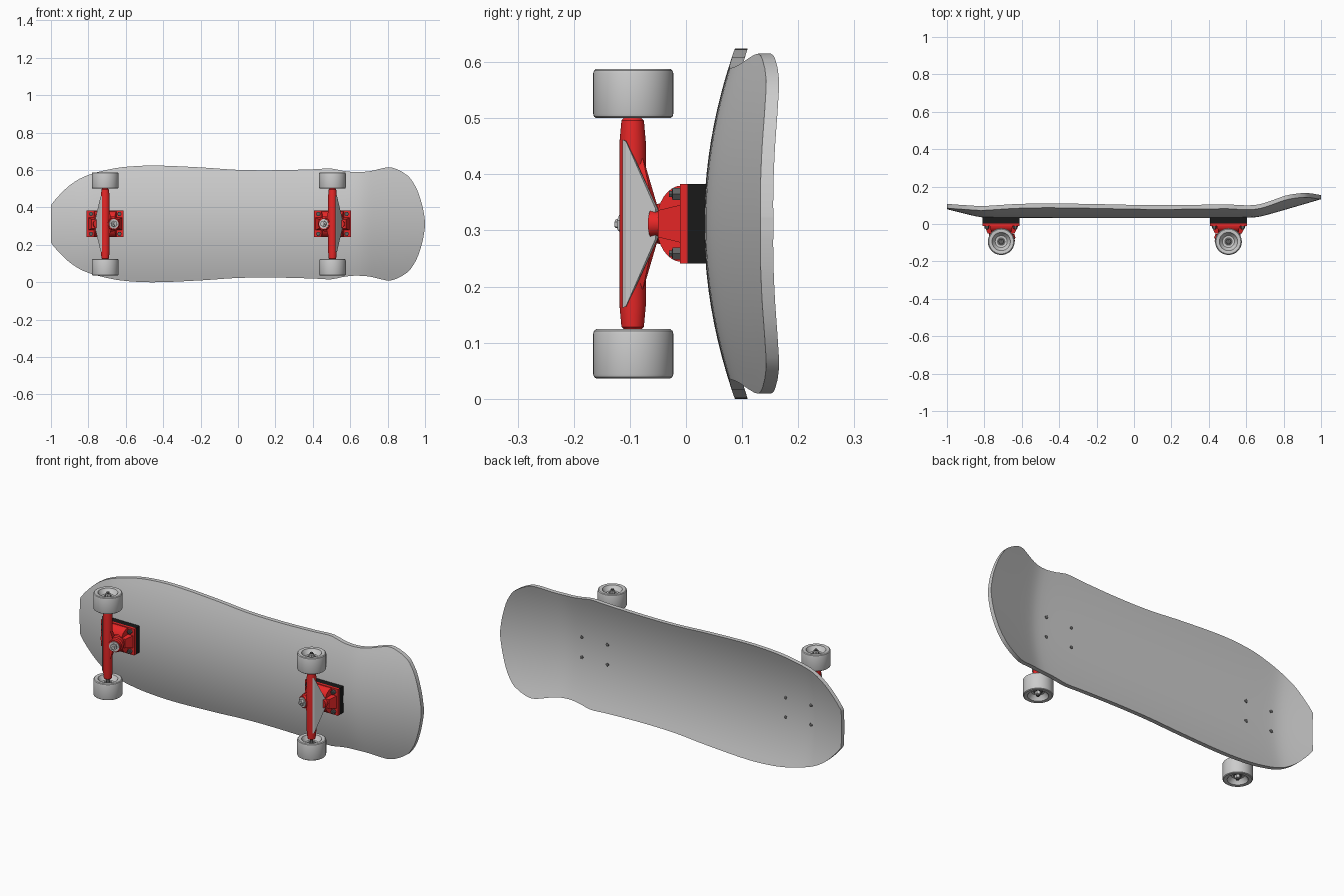
import bpy, bmesh, math
from mathutils import Vector

if "Cube" in bpy.data.objects:
    bpy.data.objects.remove(bpy.data.objects["Cube"])

ZC = 0.312      # centre line height
THICK = 0.023   # deck thickness


def material(name, color):
    m = bpy.data.materials.new(name)
    m.diffuse_color = color
    m.use_nodes = True
    m.node_tree.nodes["Principled BSDF"].inputs["Base Color"].default_value = m.diffuse_color
    return m


RED = material("red_paint", (0.8, 0.02, 0.02, 1))
BLACK = material("black_rubber", (0.01, 0.01, 0.01, 1))
DARK = material("dark_metal", (0.12, 0.12, 0.12, 1))


def finish(bm, name, mat=None, angle=35):
    bmesh.ops.recalc_face_normals(bm, faces=bm.faces)
    me = bpy.data.meshes.new(name)
    bm.to_mesh(me)
    bm.free()
    ob = bpy.data.objects.new(name, me)
    bpy.context.collection.objects.link(ob)
    if mat:
        me.materials.append(mat)
    bpy.ops.object.select_all(action='DESELECT')
    ob.select_set(True)
    bpy.context.view_layer.objects.active = ob
    bpy.ops.object.shade_smooth_by_angle(angle=math.radians(angle))
    return ob


def lathe(name, profile, origin, direction, mat=None, sides=32):
    """Revolve (radius, height) points about an axis, capping both ends."""
    bm = bmesh.new()
    rot = Vector((0, 0, 1)).rotation_difference(Vector(direction))
    rings = []
    for r, h in profile:
        ring = []
        for i in range(sides):
            a = math.tau * i / sides
            ring.append(bm.verts.new(Vector(origin) + rot @ Vector((r * math.cos(a), r * math.sin(a), h))))
        rings.append(ring)
    for a, b in zip(rings, rings[1:]):
        for i in range(sides):
            j = (i + 1) % sides
            bm.faces.new((a[i], a[j], b[j], b[i]))
    bm.faces.new(rings[0])
    bm.faces.new(rings[-1])
    return finish(bm, name, mat)


def hull(name, points, mat=None, angle=35):
    bm = bmesh.new()
    for p in points:
        bm.verts.new(p)
    res = bmesh.ops.convex_hull(bm, input=bm.verts)
    loose = [v for v in bm.verts if not v.link_faces]
    bmesh.ops.delete(bm, geom=loose, context='VERTS')
    return finish(bm, name, mat, angle)


# Deck outline: half widths along the length
OUTLINE = [(-1, .10), (-.97, .138), (-.9, .206), (-.82, .254), (-.7, .289), (-.6, .305),
           (-.45, .312), (-.2, .302), (0, .289), (.2, .287), (.4, .292), (.5, .296), (.56, .284),
           (.62, .277), (.7, .281), (.77, .297), (.81, .303), (.85, .292), (.91, .256),
           (.94, .216), (.963, .17), (.985, .10), (.995, .05), (1, .012)]


def half_width(x):
    n = len(OUTLINE)
    i = max(k for k in range(n - 1) if OUTLINE[k][0] <= x or k == 0)

    def slope(k):
        a, b = OUTLINE[max(k - 1, 0)], OUTLINE[min(k + 1, n - 1)]
        return (b[1] - a[1]) / (b[0] - a[0])
    (x0, w0), (x1, w1) = OUTLINE[i], OUTLINE[i + 1]
    d = x1 - x0
    t = (x - x0) / d
    return ((2*t**3 - 3*t*t + 1) * w0 + (t**3 - 2*t*t + t) * d * slope(i)
            + (3*t*t - 2*t**3) * w1 + (t**3 - t*t) * d * slope(i + 1))


def deck_y(x, w):
    """Underside: nose and tail kicks plus the sideways dish."""
    def ramp(d):
        return (d + math.sqrt(d * d + 0.0012)) / 2
    return 0.032 + 0.295 * ramp(x - 0.66) + 0.26 * ramp(-0.82 - x) + 0.053 * (w / 0.307) ** 2


def build_deck():
    xs = []
    for (a, _), (b, _) in zip(OUTLINE, OUTLINE[1:]):
        n = max(2, round((b - a) / 0.025))
        xs += [a + (b - a) * k / n for k in range(n)]
    xs.append(1.0)
    cols = 20
    bm = bmesh.new()
    low = []
    for x in xs:
        ws = [half_width(x) * (2 * j / cols - 1) for j in range(cols + 1)]
        low.append([bm.verts.new((x, deck_y(x, w), ZC + w)) for w in ws])
    for a, b in zip(low, low[1:]):
        for j in range(cols):
            bm.faces.new((a[j], a[j + 1], b[j + 1], b[j]))
    # thicken straight back
    ext = bmesh.ops.extrude_face_region(bm, geom=bm.faces[:], use_keep_orig=True)
    bmesh.ops.translate(bm, vec=(0, THICK, 0),
                        verts=[e for e in ext['geom'] if isinstance(e, bmesh.types.BMVert)])
    finish(bm, "deck", None, 40)


def build_truck(label, cx, s):
    """s = +1 when the outer side faces +x."""
    def P(x, y, z):
        return Vector((cx + s * x, y, ZC + z))

    def box(x, y0, y1, z):
        return [P(a, b, c) for a in (-x, x) for b in (y0, y1) for c in (-z, z)]

    hull(label + "_riser", box(.099, .003, .037, .071), BLACK)
    hull(label + "_baseplate", box(.099, -.011, .004, .071), RED)
    # domed housing and lengthwise rib
    dome = []
    for i in range(17):
        a = math.pi * i / 16
        q = math.sin(a)
        for side in (-1, 1):
            dome.append(P(side * (.062 - .012 * q), -.008 - .045 * q, .068 * math.cos(a)))
    hull(label + "_housing", dome, RED)
    hull(label + "_rib", [P(a * .092, -.008, c * .034) for a in (-1, 1) for c in (-1, 1)]
         + [P(a * .072, -.05, c * .024) for a in (-1, 1) for c in (-1, 1)], RED)

    # mounting bolts: nuts on the plate, screw heads on the deck
    for bx in (-.076, .076):
        for bz in (-.053, .053):
            lathe(label + "_nut", [(.012, -.005), (.012, .013), (.006, .014), (.006, .019)],
                  P(bx, -.011, bz), (0, -1, 0), DARK, 6)
            y = deck_y(cx + s * bx, bz) + THICK
            lathe(label + "_screw", [(.009, -.004), (.009, .002), (.006, .004)],
                  P(bx, y, bz), (0, 1, 0), DARK, 16)

    # slanted kingpin with bushings and nut
    d = Vector((-s * .35, -1, 0)).normalized()
    k = P(-.012, -.01, 0)
    lathe(label + "_bushings", [(.034, .02), (.036, .04), (.03, .055), (.04, .06), (.04, .082),
                                (.033, .086), (.031, .1)], k, d, RED)
    lathe(label + "_washer", [(.026, .098), (.026, .104)], k, d)
    lathe(label + "_kingpin_nut", [(.017, .1), (.017, .114), (.009, .115), (.008, .122)], k, d, None, 6)

    # hanger: axle sleeve, body and outer plate
    sleeve = [(.016, -.188), (.02, -.184), (.0235, -.145)]
    lathe(label + "_hanger", sleeve + [(r, -h) for r, h in reversed(sleeve)], P(0, -.095, 0), (0, 0, 1), RED)
    body = []
    for z in (-1, 1):
        body += [P(.01, -.112, z * .14), P(.012, -.08, z * .13), P(-.012, -.112, z * .12),
                 P(-.03, -.098, z * .035), P(-.025, -.07, z * .035),
                 P(.042, -.058, z * .028), P(.03, -.05, z * .028)]
    hull(label + "_hanger_body", body, RED, 20)
    plate = []
    for z in (-1, 1):
        plate += [P(.018, -.113, z * .15), P(.025, -.107, z * .147), P(.053, -.054, z * .026),
                  P(.046, -.05, z * .026), P(.014, -.105, z * .147)]
    hull(label + "_hanger_plate", plate, None, 10)
    lathe(label + "_pivot", [(.024, 0), (.018, .05)], P(.04, -.062, 0), (s * .25, 1, 0), RED)

    # axle and wheels
    lathe(label + "_axle", [(.008, -.276), (.008, .276)], P(0, -.094, 0), (0, 0, 1), DARK, 16)
    half = [(.02, .018), (.032, .02), (.046, .036), (.049, .043), (.052, .044), (.066, .044),
            (.07, .041), (.0715, .036)]
    for z in (-1, 1):
        c = P(0, -.094, z * .232)
        lathe(label + "_wheel", half + [(r, -h) for r, h in reversed(half)], c, (0, 0, 1), None, 48)
        lathe(label + "_bearing", [(.022, -.022), (.022, .022)], c, (0, 0, 1), DARK)
        lathe(label + "_axle_nut", [(.014, .02), (.014, .036), (.011, .038)], c, (0, 0, z), None, 6)


build_deck()
build_truck("nose_truck", -.71, -1)
build_truck("tail_truck", .505, 1)
